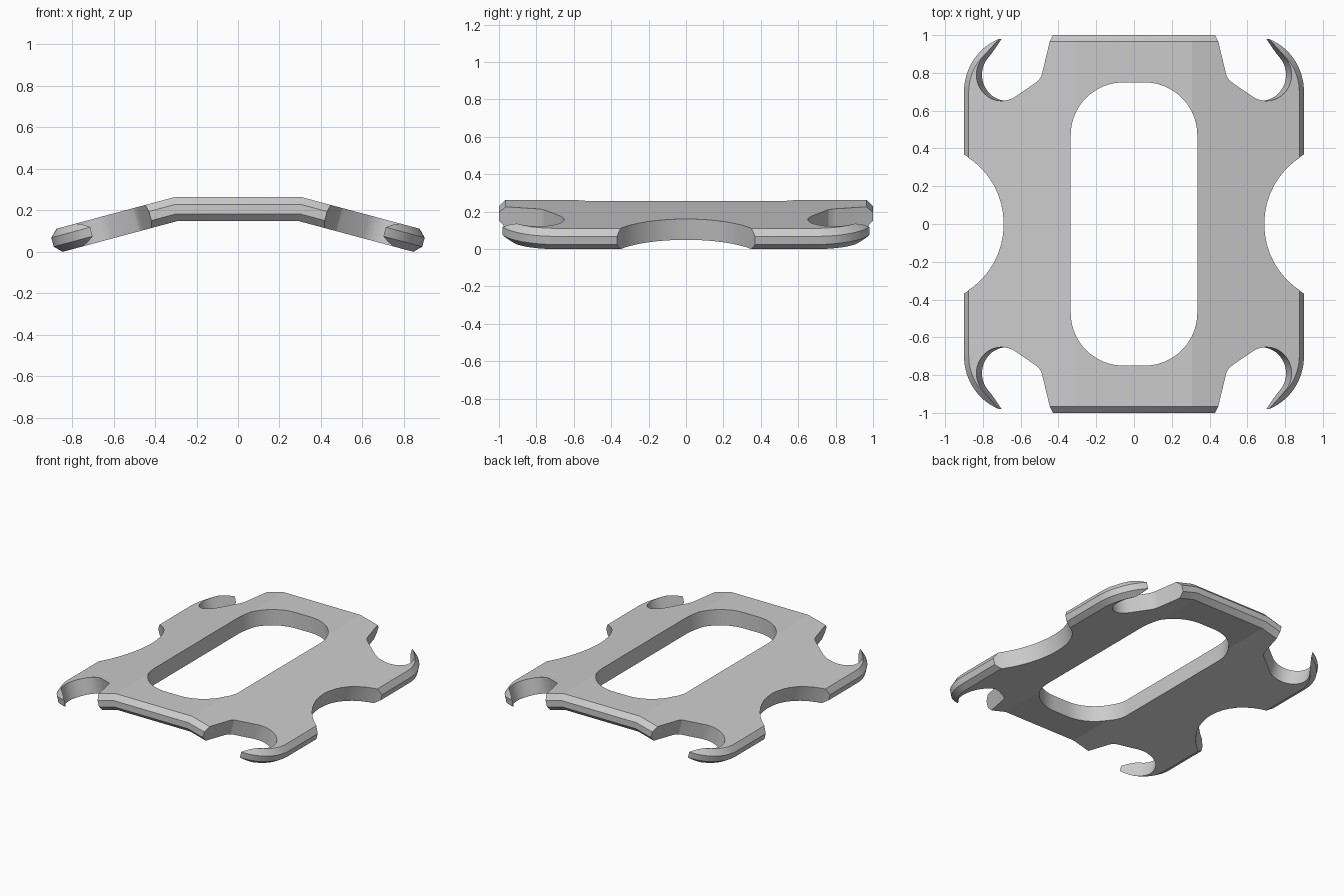
import bpy, bmesh, math

if "Cube" in bpy.data.objects:
    bpy.data.objects.remove(bpy.data.objects["Cube"])

HALF_T, CHAMFER = 0.0575, 0.035
BEND_X, BEND, MID_Z = 0.3, math.radians(15), 0.2125


def arc(cx, cy, r, a0, a1, n=20):
    angles = [math.radians(a0 + (a1 - a0) * i / n) for i in range(n + 1)]
    return [(cx + r * math.cos(a), cy + r * math.sin(a)) for a in angles]


def rounded_rect(hx, hy, r):
    pts = []
    for k, (sx, sy) in enumerate([(1, 1), (-1, 1), (-1, -1), (1, -1)]):
        pts += arc(sx * (hx - r), sy * (hy - r), r, 90 * k, 90 * k + 90)
    return pts


def loft(name, layers):
    """Closed solid through stacked outlines, given as (points, z)."""
    bm = bmesh.new()
    rings = [[bm.verts.new((x, y, z)) for x, y in pts] for pts, z in layers]
    n = len(rings[0])
    for low, high in zip(rings, rings[1:]):
        for i in range(n):
            j = (i + 1) % n
            bm.faces.new((low[i], low[j], high[j], high[i]))
    bm.faces.new(rings[0][::-1])
    bm.faces.new(rings[-1])
    bmesh.ops.recalc_face_normals(bm, faces=bm.faces)
    mesh = bpy.data.meshes.new(name)
    bm.to_mesh(mesh)
    bm.free()
    obj = bpy.data.objects.new(name, mesh)
    bpy.context.collection.objects.link(obj)
    return obj


def cut(obj, pts):
    cutter = loft("cutter", [(pts, -0.5), (pts, 0.8)])
    cutter.hide_render = True
    mod = obj.modifiers.new("cut", 'BOOLEAN')
    mod.operation, mod.solver, mod.object = 'DIFFERENCE', 'EXACT', cutter
    graph = bpy.context.evaluated_depsgraph_get()
    mesh = bpy.data.meshes.new_from_object(obj.evaluated_get(graph))
    obj.modifiers.clear()
    obj.data = mesh
    bpy.data.objects.remove(cutter)


# Flat plate with chamfered rim
outer = rounded_rect(0.915, 1.0, 0.3)
inner = rounded_rect(0.915 - CHAMFER, 1.0 - CHAMFER, 0.3 - CHAMFER)
side = HALF_T - CHAMFER
plate = loft("bent_plate", [(inner, -HALF_T), (outer, -side),
                            (outer, side), (inner, HALF_T)])

# Corner hook slots and curved side notches
hook = [(0.423, 1.02), (0.435, 0.97), (0.477, 0.80)]
hook += [(0.484, 0.78), (0.495, 0.763), (0.51, 0.75)]
hook += arc(0.70, 0.79, 0.138, 238, 395, 28)
hook += [(0.705, 1.0), (0.69, 1.02)]
for sx in (1, -1):
    for sy in (1, -1):
        cut(plate, [(sx * x, sy * y) for x, y in hook])
    cut(plate, [(sx * x, y) for x, y in arc(1.103, 0, 0.415, 0, 352.5, 47)])

# Fold both wings downward along the two bend lines
bm = bmesh.new()
bm.from_mesh(plate.data)
for sx in (1, -1):
    bmesh.ops.bisect_plane(bm, geom=bm.verts[:] + bm.edges[:] + bm.faces[:],
                           plane_co=(sx * BEND_X, 0, 0), plane_no=(1, 0, 0))
for v in bm.verts:
    s, t = v.co.x, v.co.z
    a = abs(s) - BEND_X
    x, z = abs(s), t
    if abs(a) < 1e-4:
        x = BEND_X + t * math.tan(BEND / 2)
    elif a > 0:
        x = BEND_X + a * math.cos(BEND) + t * math.sin(BEND)
        z = t * math.cos(BEND) - a * math.sin(BEND)
    v.co.x, v.co.z = math.copysign(x, s), z + MID_Z
bm.to_mesh(plate.data)
bm.free()

# Central opening
cut(plate, rounded_rect(0.335, 0.75, 0.28))

# Rest on the ground
low = min(v.co.z for v in plate.data.vertices)
for v in plate.data.vertices:
    v.co.z -= low

# Colour and shading
grey = bpy.data.materials.new("light_grey")
grey.use_nodes = True
colour = (0.6, 0.6, 0.6, 1)
grey.diffuse_color = colour
grey.node_tree.nodes["Principled BSDF"].inputs["Base Color"].default_value = colour
plate.data.materials.clear()
plate.data.materials.append(grey)
bpy.context.view_layer.objects.active = plate
plate.select_set(True)
bpy.ops.object.shade_smooth_by_angle(angle=math.radians(14))
